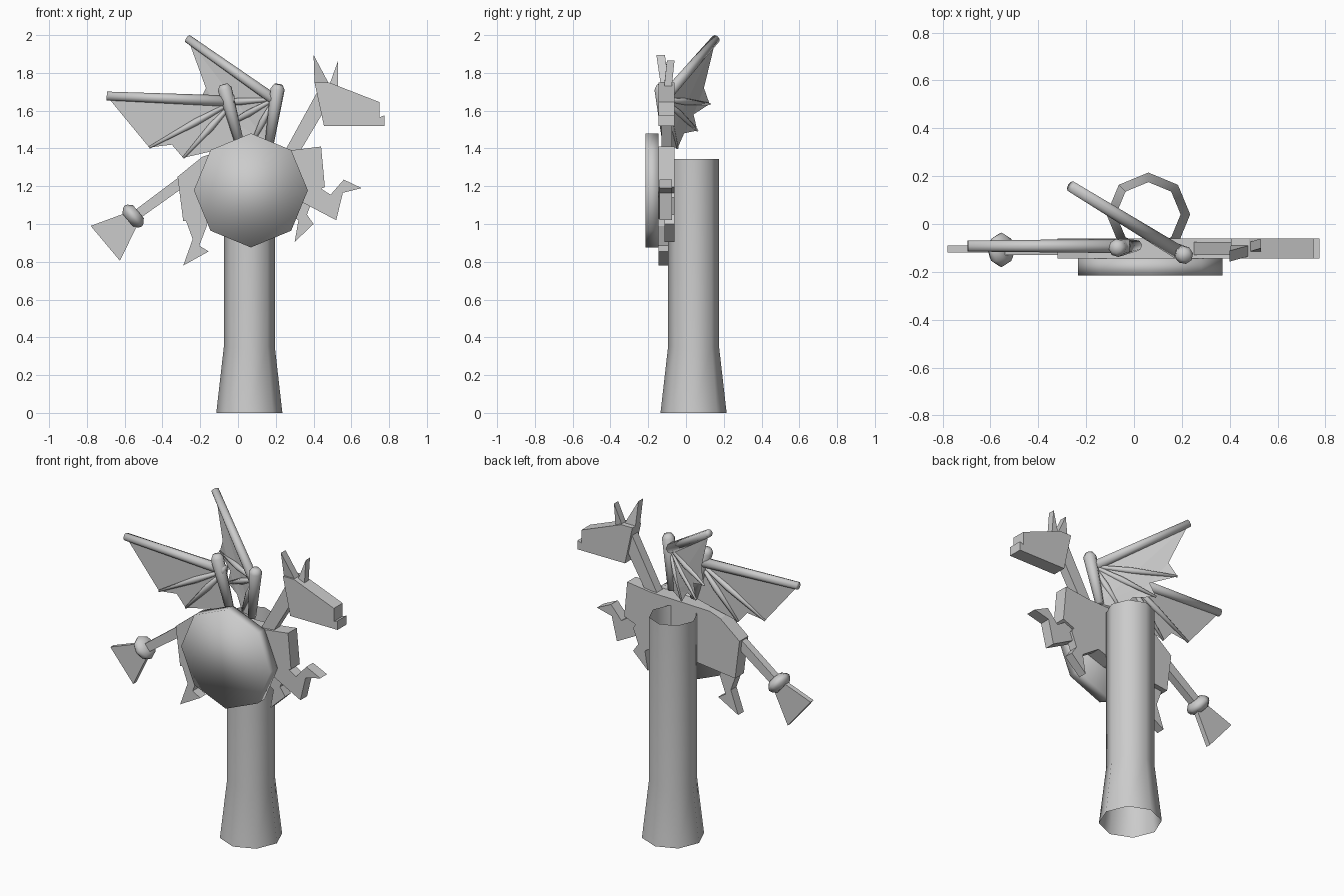
import bpy, bmesh, math
from mathutils import Vector

if "Cube" in bpy.data.objects:
    bpy.data.objects.remove(bpy.data.objects["Cube"])

grey = bpy.data.materials.new("plain grey")
grey.use_nodes = True
GREY = (0.6, 0.6, 0.6, 1)
grey.diffuse_color = GREY
grey.node_tree.nodes["Principled BSDF"].inputs["Base Color"].default_value = GREY


def finish(name, bm, smooth=False):
    if smooth is not False:
        for f in bm.faces:
            f.smooth = True
        for e in bm.edges:
            if len(e.link_faces) == 2 and e.calc_face_angle(0) > math.radians(smooth):
                e.smooth = False
    me = bpy.data.meshes.new(name)
    bm.to_mesh(me)
    bm.free()
    ob = bpy.data.objects.new(name, me)
    me.materials.append(grey)
    bpy.context.collection.objects.link(ob)
    return ob


def slab(name, outline, y0, y1, shift=None):
    """Extrude an x-z outline from y0 to y1; shift leans the tip vertex in y."""
    bm = bmesh.new()
    lean = [shift[1] if shift and i == shift[0] else 0 for i in range(len(outline))]
    face = bm.faces.new([bm.verts.new((x, y0 + d, z)) for (x, z), d in zip(outline, lean)])
    ext = bmesh.ops.extrude_face_region(bm, geom=[face])["geom"]
    bmesh.ops.translate(bm, vec=(0, y1 - y0, 0),
                        verts=[v for v in ext if isinstance(v, bmesh.types.BMVert)])
    bmesh.ops.recalc_face_normals(bm, faces=bm.faces)
    return finish(name, bm)


def rings(name, path, sides=8, caps=True, smooth=50):
    """Loft round sections; path holds (point, radius) along one straight axis."""
    bm = bmesh.new()
    start, end = Vector(path[0][0]), Vector(path[-1][0])
    turn = (end - start).to_track_quat('Z', 'Y')
    loops = []
    for p, r in path:
        loops.append([bm.verts.new(Vector(p) + turn @ Vector(
            (r * math.cos(math.tau * i / sides), r * math.sin(math.tau * i / sides), 0)))
            for i in range(sides)])
    for a, b in zip(loops, loops[1:]):
        for i in range(sides):
            j = (i + 1) % sides
            bm.faces.new((a[i], a[j], b[j], b[i]))
    if caps:
        bm.faces.new(loops[0][::-1])
        bm.faces.new(loops[-1])
    return finish(name, bm, smooth)


def membrane(name, points):
    bm = bmesh.new()
    f = bm.faces.new([bm.verts.new(p) for p in points])
    bmesh.ops.triangulate(bm, faces=[f])
    finish(name, bm)


# Hollow stand and medallion
rings("stand_tube", [((0.06, 0.04, 0), 0.175), ((0.06, 0.04, 0.35), 0.135),
                     ((0.06, 0.04, 1.345), 0.135)], caps=False)
rings("medallion", [((0.068, -0.145, 1.178), 0.302), ((0.068, -0.215, 1.178), 0.302)])

# Body, neck and head
slab("body", [(0.44, 1.41), (0.28, 1.39), (-0.12, 1.38), (-0.19, 1.355), (-0.32, 1.25),
              (-0.29, 1.015), (0.1, 1.06), (0.22, 1.1), (0.46, 1.195)], -0.145, -0.06)
slab("neck", [(0.25, 1.39), (0.32, 1.37), (0.48, 1.64), (0.42, 1.7)], -0.13, -0.075)
slab("head", [(0.405, 1.75), (0.48, 1.75), (0.75, 1.645), (0.75, 1.565), (0.775, 1.575),
              (0.775, 1.52), (0.455, 1.52)], -0.145, -0.06)
slab("right_ear", [(0.405, 1.75), (0.4, 1.895), (0.48, 1.745)], -0.135, -0.09, (1, -0.022))
slab("left_ear", [(0.485, 1.74), (0.53, 1.865), (0.53, 1.73)], -0.115, -0.075, (1, 0.014))

# Legs
slab("raised_foreleg", [(0.33, 1.12), (0.52, 1.02), (0.555, 1.165), (0.655, 1.19), (0.56, 1.235),
                        (0.49, 1.155), (0.42, 1.2), (0.33, 1.2)], -0.14, -0.075)
slab("near_hind_leg", [(-0.28, 1.03), (-0.24, 0.92), (-0.29, 0.78), (-0.155, 0.855),
                       (-0.205, 0.885), (-0.165, 0.99), (-0.17, 1.05)], -0.145, -0.09)
slab("far_hind_leg", [(0.3, 0.905), (0.4, 1.0), (0.365, 1.05), (0.4, 1.14), (0.33, 1.25),
                      (0.2, 1.1), (0.32, 1.02)], -0.115, -0.06)

# Tail with ring and fan
slab("tail", [(-0.31, 1.25), (-0.57, 1.055), (-0.54, 1.015), (-0.28, 1.2)], -0.13, -0.085)
slab("tail_fan", [(-0.59, 1.06), (-0.78, 0.99), (-0.625, 0.805), (-0.53, 1.0)], -0.12, -0.09)
centre, axis = Vector((-0.555, -0.108, 1.042)), Vector((-0.77, 0, -0.64))
rings("tail_ring", [(centre + axis * a, r) for a, r in
                    ((-0.036, 0.045), (-0.015, 0.066), (0, 0.072), (0.015, 0.066), (0.036, 0.045))],
      smooth=70)


def wing(side, root, elbow, hub, tip, fingers, scallops):
    """One wing: upper arm, leading bone, finger bones and webbing."""
    root, elbow, hub, tip = map(Vector, (root, elbow, hub, tip))
    up = (elbow - root).normalized()
    rings(side + "_wing_arm", [(root, 0.024), (elbow, 0.038), (elbow + up * 0.025, 0.022)], smooth=70)
    rings(side + "_wing_bone", [(hub, 0.03), (tip, 0.023)])
    web = [hub, tip]
    for i, (f, s) in enumerate(zip(fingers, scallops)):
        f = Vector(f)
        rings(f"{side}_wing_finger_{i + 1}",
              [(hub, 0.008), (hub.lerp(f, 0.45), 0.019), (f, 0.006)])
        web += [Vector(s), f]
    membrane(side + "_wing_web", web + [root])


wing("right", (0.01, -0.09, 1.42), (-0.07, -0.1, 1.715), (-0.02, -0.092, 1.65), (-0.695, -0.092, 1.678),
     [(-0.47, -0.092, 1.405), (-0.29, -0.092, 1.35)],
     [(-0.51, -0.092, 1.56), (-0.35, -0.092, 1.42)])
wing("left", (0.165, -0.1, 1.42), (0.21, -0.13, 1.715), (0.19, -0.12, 1.66), (-0.265, 0.158, 1.98),
     [(-0.21, 0.125, 1.635), (-0.11, 0.06, 1.495), (0.06, -0.045, 1.4)],
     [(-0.17, 0.095, 1.72), (-0.08, 0.04, 1.58), (0.0, -0.01, 1.48)])
